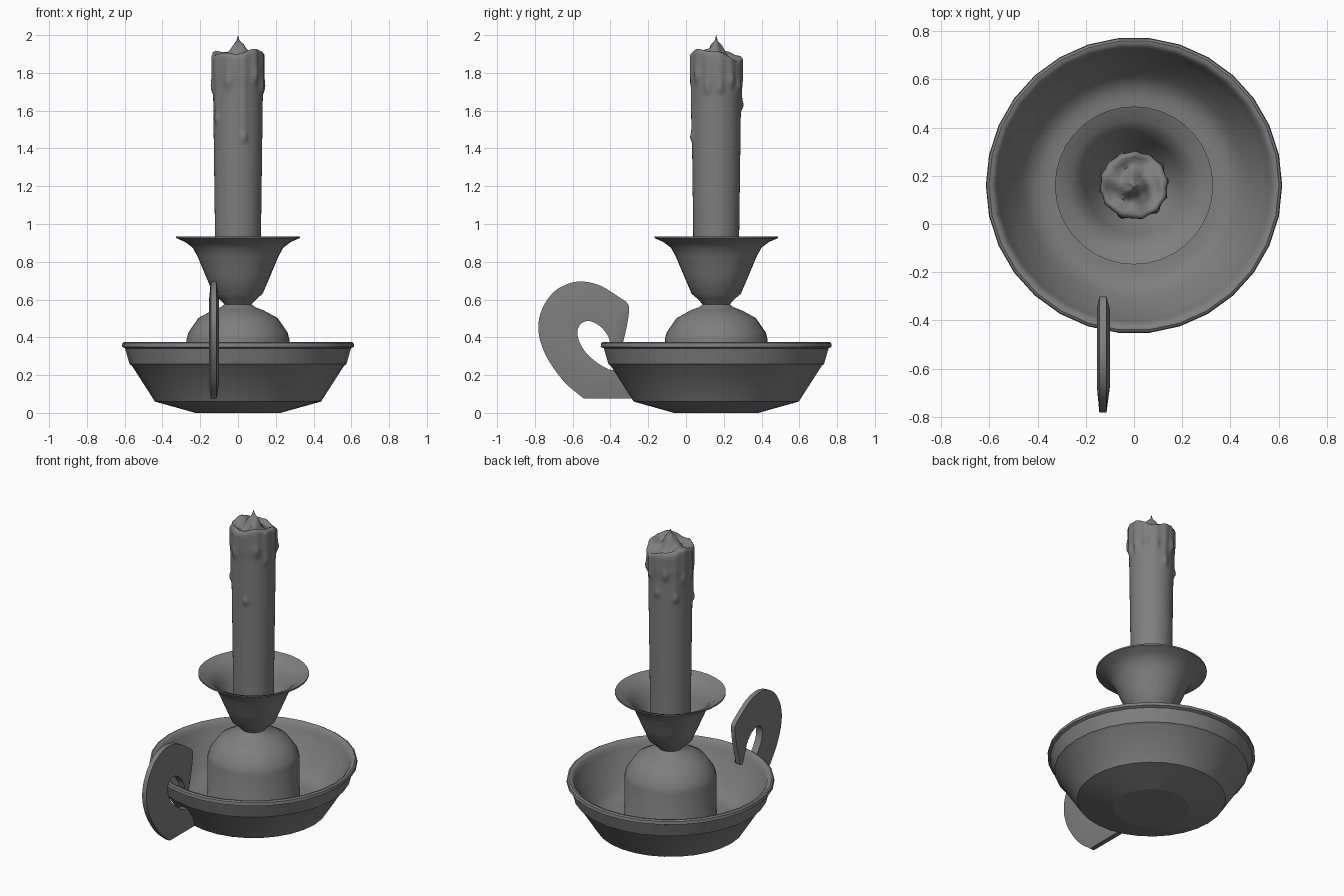
import bpy, bmesh
from math import sin, cos, pi, exp, radians
from mathutils import Vector

if "Cube" in bpy.data.objects:
    bpy.data.objects.remove(bpy.data.objects["Cube"])

CY = 0.16  # y position of the dish and candle axis

# Dark grey shared by all parts
dark = bpy.data.materials.new("dark_grey")
dark.diffuse_color = (0.21, 0.21, 0.21, 1)
dark.use_nodes = True
dark.node_tree.nodes["Principled BSDF"].inputs["Base Color"].default_value = dark.diffuse_color


def finish(name, bm, angle=35):
    bmesh.ops.remove_doubles(bm, verts=bm.verts, dist=1e-5)
    bmesh.ops.recalc_face_normals(bm, faces=bm.faces)
    me = bpy.data.meshes.new(name)
    bm.to_mesh(me)
    bm.free()
    me.materials.append(dark)
    ob = bpy.data.objects.new(name, me)
    bpy.context.collection.objects.link(ob)
    bpy.ops.object.select_all(action='DESELECT')
    ob.select_set(True)
    bpy.context.view_layer.objects.active = ob
    bpy.ops.object.shade_smooth_by_angle(angle=radians(angle))
    return ob


def rings_to_mesh(name, rings, angle=35):
    """Skin a list of equally long vertex rings."""
    bm = bmesh.new()
    rows = [[bm.verts.new(p) for p in ring] for ring in rings]
    n = len(rows[0])
    for a, b in zip(rows, rows[1:]):
        for i in range(n):
            j = (i + 1) % n
            bm.faces.new((a[i], a[j], b[j], b[i]))
    return finish(name, bm, angle)


def lathe(name, profile, n=30, angle=35):
    rings = [[(r * cos(2 * pi * i / n), CY + r * sin(2 * pi * i / n), z)
              for i in range(n)] for r, z in profile]
    return rings_to_mesh(name, rings, angle)


def smooth_path(pts, steps=4):
    """Catmull-Rom curve through 2D points."""
    p = [Vector(q) for q in pts]
    p = [2 * p[0] - p[1]] + p + [2 * p[-1] - p[-2]]
    out = []
    for a, b, c, d in zip(p, p[1:], p[2:], p[3:]):
        for k in range(steps):
            t = k / steps
            out.append(0.5 * (2 * b + (c - a) * t + (2 * a - 5 * b + 4 * c - d) * t * t
                              + (3 * b - a - 3 * c + d) * t ** 3))
    return out + [p[-2]]


# Dish: shallow foot, then outer wall, banded lip, inner wall and floor
lathe("dish_foot", [(0, 0), (0.225, 0), (0.44, 0.06), (0, 0.062)], angle=14)
lathe("dish", [(0.44, 0.06), (0.445, 0.068), (0.562, 0.25), (0.574, 0.258), (0.598, 0.342),
               (0.615, 0.35), (0.612, 0.37), (0.602, 0.376), (0.588, 0.374), (0.575, 0.362),
               (0.565, 0.335), (0.54, 0.28), (0.50, 0.215), (0.46, 0.155), (0.425, 0.12),
               (0.39, 0.105), (0.355, 0.10), (0, 0.10)], angle=36)

# Domed pedestal, narrow neck and flared cup
lathe("pedestal_and_cup", [(0, 0.09), (0.29, 0.09), (0.275, 0.12), (0.272, 0.39), (0.263, 0.425),
                           (0.21, 0.502), (0.135, 0.543), (0.09, 0.56), (0.072, 0.575),
                           (0.10, 0.605), (0.13, 0.63), (0.175, 0.735), (0.215, 0.83),
                           (0.24, 0.875), (0.28, 0.905), (0.328, 0.926), (0.328, 0.935),
                           (0.27, 0.91), (0.23, 0.875), (0.20, 0.82), (0.165, 0.74),
                           (0.12, 0.68), (0, 0.68)], 36, 45)

# Candle: angle in degrees and lower end of each wax drip
drips = [(-76, 1.44), (-148, 1.54), (-112, 1.72), (-48, 1.74), (-20, 1.70), (8, 1.70),
         (36, 1.73), (62, 1.71), (88, 1.61), (112, 1.72), (138, 1.58), (162, 1.70), (188, 1.70)]


def wax(a, z):
    r = 0.121 + 0.012 * max(0, min(1, (z - 0.9) / 0.9))
    r += 0.004 * max(0, min(1, (z - 1.72) / 0.04))
    for deg, end in drips:
        d = (a - radians(deg) + pi) % (2 * pi) - pi
        side = exp(-(d / 0.13) ** 2)
        on = max(0, min(1, (z - end + 0.02) / 0.03))
        r += side * (0.006 * on + 0.009 * exp(-((z - end - 0.02) / 0.024) ** 2))
    return r


def rim(a):
    return 1.886 + 0.016 * sin(2 * a + 2.6) - 0.014 * sin(a) + 0.007 * sin(5 * a)


N = 72
angs = [2 * pi * i / N for i in range(N)]
levels = [0.68, 0.95, 1.2, 1.38] + [1.40 + 0.0125 * k for k in range(36)]
candle = [[(0, CY, 0.68)] * N]
for z in levels:
    candle.append([(wax(a, z) * cos(a), CY + wax(a, z) * sin(a),
                    z if z < 1.7 else 1.7 + (z - 1.7) * (rim(a) - 1.71) / 0.1375) for a in angs])
# Melted, lumpy top rising to a thin wick
for f, lift, wave in [(0.98, 0.004, 1), (0.93, 0.013, 1), (0.84, 0.014, 1), (0.72, 0.004, 0.9),
                      (0.55, 0.002, 0.9), (0.42, 0.012, 0.7), (0.32, 0.032, 0.4),
                      (0.22, 0.058, 0.2), (0.13, 0.072, 0.1), (0.06, 0.084, 0), (0, 0.114, 0)]:
    ring = []
    for a in angs:
        r = f * (wax(a, 1.84) * f ** 0.5 + 0.138 * (1 - f ** 0.5))
        lump = 0.010 * sin(3 * a + 9 * f) * f * (1 - f) * 4
        ring.append((r * cos(a), CY + r * sin(a), 1.886 + lift + lump + wave * (rim(a) - 1.886)))
    candle.append(ring)
rings_to_mesh("candle", candle, 65)

# Curled flat handle, outlined by matching outer and inner (y, z) points
outer = [(-0.54, 0.075), (-0.65, 0.17), (-0.745, 0.31), (-0.782, 0.44),
         (-0.762, 0.55), (-0.70, 0.64), (-0.62, 0.685), (-0.54, 0.695), (-0.45, 0.672),
         (-0.36, 0.617), (-0.31, 0.58), (-0.302, 0.54), (-0.315, 0.45), (-0.352, 0.30)]
inner = [(-0.41, 0.23), (-0.47, 0.265), (-0.53, 0.32), (-0.566, 0.38),
         (-0.575, 0.43), (-0.562, 0.465), (-0.54, 0.482), (-0.51, 0.486), (-0.475, 0.472),
         (-0.445, 0.45), (-0.425, 0.425), (-0.41, 0.40), (-0.40, 0.365), (-0.375, 0.30)]
edges = [((-0.28, 0.075), (-0.37, 0.225))] + list(zip(smooth_path(outer), smooth_path(inner)))
sections = []
for (oy, oz), (iy, iz) in edges:
    my, mz = (oy + iy) / 2, (oz + iz) / 2
    sections.append([(-0.144, oy, oz), (-0.154, my, mz), (-0.149, iy, iz),
                     (-0.104, iy, iz), (-0.100, my, mz), (-0.114, oy, oz)])
start, end = ([tuple(sum(p[k] for p in s) / 6 for k in range(3))] * 6
              for s in (sections[0], sections[-1]))
rings_to_mesh("handle", [start] + sections + [end], 40)
